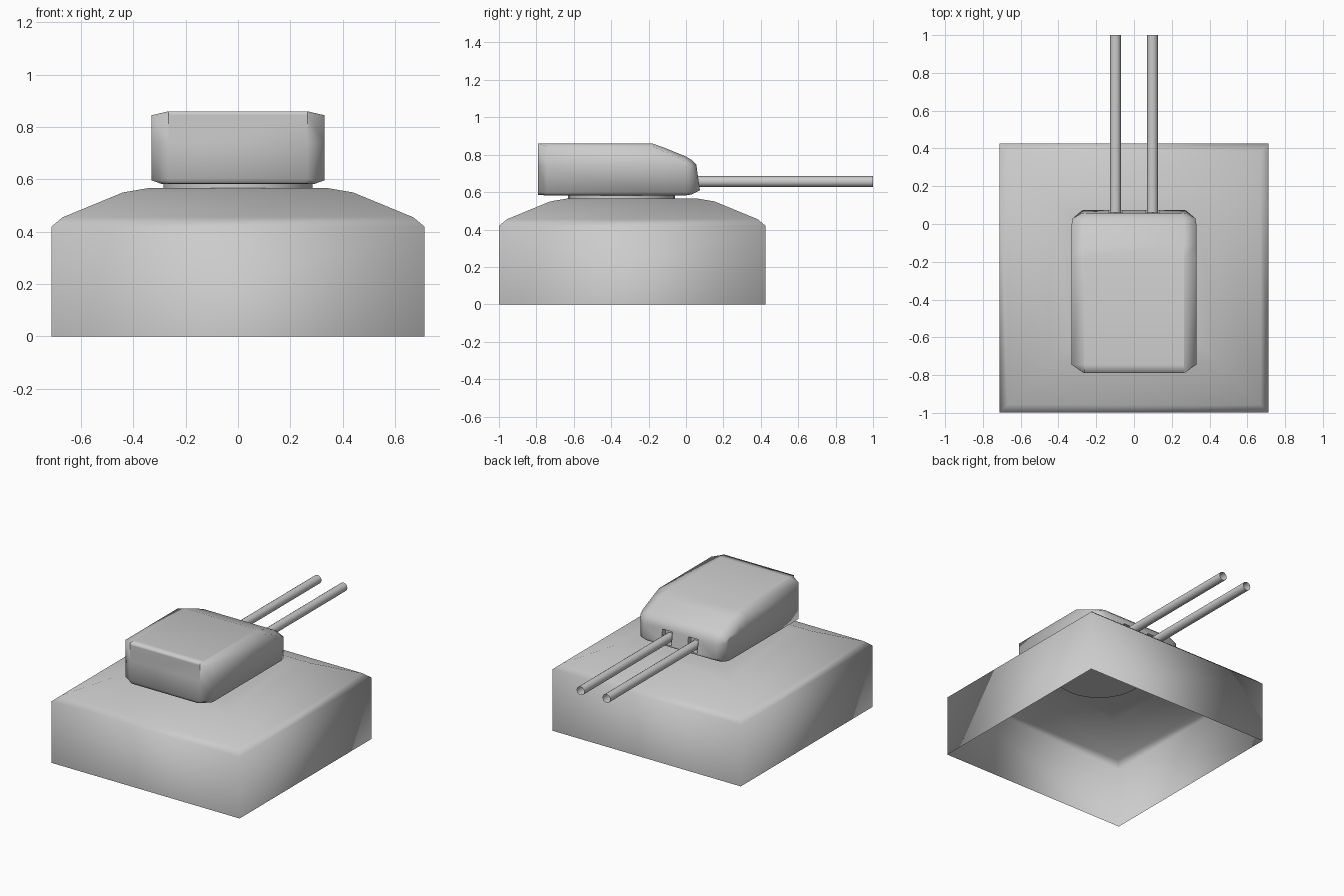
import bpy, bmesh, math
from mathutils import Matrix

if "Cube" in bpy.data.objects:
    bpy.data.objects.remove(bpy.data.objects["Cube"], do_unlink=True)

grey = bpy.data.materials.new("plain_grey")
grey.use_nodes = True
COLOUR = (0.6, 0.6, 0.6, 1)
grey.diffuse_color = COLOUR
grey.node_tree.nodes["Principled BSDF"].inputs["Base Color"].default_value = COLOUR


def finish(name, bm, smooth=True):
    bmesh.ops.recalc_face_normals(bm, faces=bm.faces)
    for f in bm.faces:
        f.smooth = smooth
    mesh = bpy.data.meshes.new(name)
    bm.to_mesh(mesh)
    bm.free()
    mesh.materials.append(grey)
    obj = bpy.data.objects.new(name, mesh)
    bpy.context.collection.objects.link(obj)
    return obj


def bridge(bm, lower, upper):
    n = len(lower)
    for i in range(n):
        j = (i + 1) % n
        bm.faces.new((lower[i], lower[j], upper[j], upper[i]))


# Square base: a hollow shell, open underneath
bm = bmesh.new()
rings = []
for half, z in [(0.712, 0), (0.712, 0.42), (0.67, 0.455), (0.44, 0.55), (0.34, 0.567)]:
    rings.append([bm.verts.new((sx * half, sy * half - 0.287, z))
                  for sx, sy in ((-1, -1), (1, -1), (1, 1), (-1, 1))])
for lower, upper in zip(rings, rings[1:]):
    bridge(bm, lower, upper)
bm.faces.new(rings[-1])
finish("base", bm)

# Turning ring under the turret
bm = bmesh.new()
bmesh.ops.create_cone(bm, cap_ends=True, segments=32, radius1=0.285, radius2=0.285,
                      depth=0.04, matrix=Matrix.Translation((0, -0.345, 0.576)))
ring = finish("turret_ring", bm)
bpy.context.view_layer.objects.active = ring
ring.select_set(True)
bpy.ops.object.shade_smooth_by_angle(angle=math.radians(40))
ring.select_set(False)

# Turret: mirrored sections lofted from back to front
# y, roof half width, side half width, floor half width, roof z, shoulder z, floor z
sections = [
    (-0.79, 0.265, 0.265, 0.25, 0.86, 0.845, 0.585),
    (-0.745, 0.265, 0.33, 0.29, 0.86, 0.845, 0.582),
    (-0.18, 0.265, 0.33, 0.29, 0.86, 0.845, 0.582),
    (-0.11, 0.265, 0.33, 0.29, 0.835, 0.815, 0.582),
    (0.0, 0.265, 0.33, 0.29, 0.79, 0.765, 0.583),
    (0.03, 0.265, 0.325, 0.285, 0.772, 0.745, 0.587),
    (0.055, 0.25, 0.275, 0.25, 0.748, 0.725, 0.61),
]
bm = bmesh.new()
loops = []
for y, roof, side, floor, top, shoulder, bottom in sections:
    half = [(roof, top), (side, shoulder), (side, min(0.74, shoulder - 0.02)),
            (side, bottom + 0.014), (floor, bottom)]
    lean = 0.14 if y > 0.05 else 0
    right = [bm.verts.new((x, y + lean * (top - z), z)) for x, z in half]
    left = [bm.verts.new((-x, y + lean * (top - z), z)) for x, z in half]
    loops.append(right + left[::-1])
for back, front in zip(loops, loops[1:]):
    bridge(bm, back, front)
for loop in (loops[0], loops[-1]):
    for i in range(4):
        bm.faces.new((loop[i], loop[i + 1], loop[8 - i], loop[9 - i]))
# Hard creases along the roof edges and down the back corners
creases = [(loops[k][i], loops[k + 1][i]) for k in range(3) for i in (0, 9)]
creases += [(loops[0][i], loops[0][i + 1]) for i in (0, 1, 7, 8)]
for a, b in creases:
    bm.edges.get((a, b)).smooth = False
turret = finish("turret", bm)

# Slots in the turret front for the barrels
bm = bmesh.new()
for x in (-0.098, 0.098):
    bmesh.ops.create_cube(bm, size=1, matrix=Matrix.Translation((x, 0.08, 0.665))
                          @ Matrix.Diagonal((0.075, 0.1, 0.09, 1)))
cutter = finish("slot_cutter", bm, smooth=False)
cutter.hide_render = True
cut = turret.modifiers.new("slots", 'BOOLEAN')
cut.operation = 'DIFFERENCE'
cut.solver = 'EXACT'
cut.object = cutter
bpy.context.view_layer.objects.active = turret
bpy.ops.object.modifier_apply(modifier=cut.name)
bpy.data.objects.remove(cutter, do_unlink=True)

# Twin barrels: open tubes
for name, x in (("left_barrel", 0.098), ("right_barrel", -0.098)):
    bm = bmesh.new()
    bmesh.ops.create_cone(bm, cap_ends=False, segments=16, radius1=0.029, radius2=0.029,
                          depth=0.99, matrix=Matrix.Translation((x, 0.505, 0.656))
                          @ Matrix.Rotation(math.pi / 2, 4, 'X'))
    finish(name, bm)
